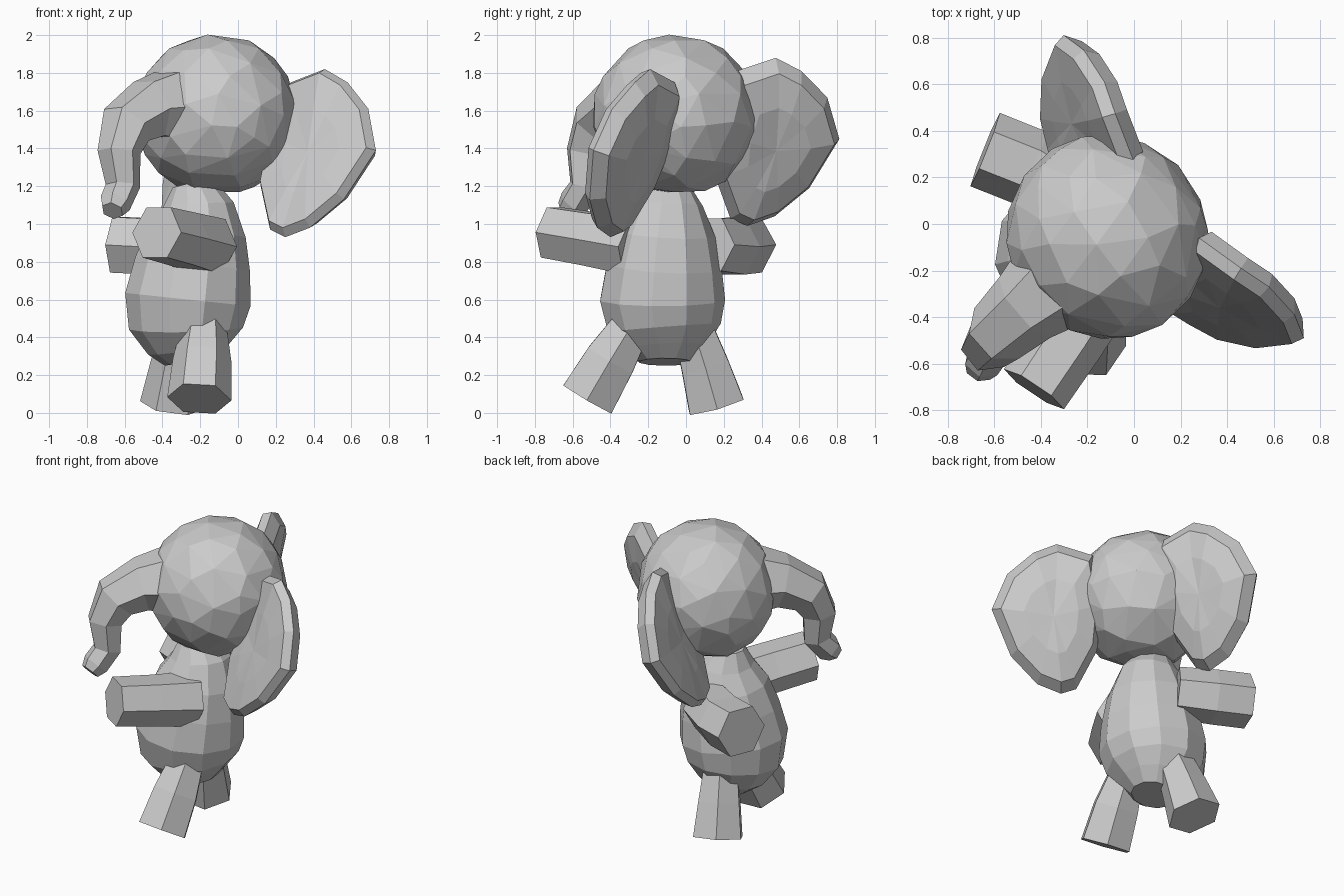
import bpy, bmesh
from math import cos, sin, tau
from mathutils import Vector, Matrix

if "Cube" in bpy.data.objects:
    bpy.data.objects.remove(bpy.data.objects["Cube"])

# Left-right axis of the head, which looks diagonally
plane_pt, plane_n = Vector((0.23, 0.155, 0)), Vector((0.61, -0.79, 0)).normalized()
forward = Vector((-0.79, -0.61, 0))


def finish(bm, name):
    bmesh.ops.recalc_face_normals(bm, faces=bm.faces)
    me = bpy.data.meshes.new(name)
    bm.to_mesh(me)
    bm.free()
    ob = bpy.data.objects.new(name, me)
    bpy.context.collection.objects.link(ob)
    return ob


def skin_rings(bm, rings):
    for r, q in zip(rings, rings[1:]):
        for i in range(len(r)):
            j = (i + 1) % len(r)
            bm.faces.new((r[i], r[j], q[j], q[i]))


def tube(name, path, side, sides=6):
    """Faceted tube through (x, y, z, radius) points."""
    bm = bmesh.new()
    pts = [Vector(p[:3]) for p in path]
    rings = []
    for k, p in enumerate(path):
        t = (pts[min(k + 1, len(pts) - 1)] - pts[max(k - 1, 0)]).normalized()
        a = Vector(side)
        a = (a - t * a.dot(t)).normalized()
        b = t.cross(a)
        rings.append([bm.verts.new(pts[k] + p[3] * (a * cos(u) + b * sin(u)))
                      for u in (tau * i / sides for i in range(sides))])
    skin_rings(bm, rings)
    bm.faces.new(rings[0])
    bm.faces.new(rings[-1])
    return finish(bm, name)


# Head: faceted ball, slightly widened towards the ears, flattened underside
bm = bmesh.new()
bmesh.ops.create_icosphere(bm, subdivisions=3, radius=0.428)
for v in bm.verts:
    v.co += plane_n * v.co.dot(plane_n) * 0.04
    v.co += Vector((-0.115, -0.055, 1.575))
    v.co.z = max(v.co.z, 1.17)
head = finish(bm, "head")
head.modifiers.new("facets", 'DECIMATE').ratio = 0.5

# Trunk: curves out, down, and kicks forward at the tip
tube("trunk", [(-0.28, -0.20, 1.63, 0.24), (-0.47, -0.36, 1.61, 0.17),
               (-0.59, -0.47, 1.525, 0.145), (-0.63, -0.525, 1.38, 0.115),
               (-0.61, -0.53, 1.20, 0.092), (-0.65, -0.595, 1.11, 0.085),
               (-0.665, -0.635, 1.07, 0.06)], plane_n)

# Ears: rounded outline, bulging at the back, mirrored across the head
outline = [(0.28, -0.06, 1.75), (0.46, -0.19, 1.82), (0.58, -0.27, 1.75),
           (0.69, -0.39, 1.61), (0.73, -0.49, 1.39), (0.56, -0.51, 1.13),
           (0.38, -0.47, 0.98), (0.25, -0.40, 0.93), (0.17, -0.35, 0.97),
           (0.12, -0.21, 1.20), (0.17, -0.11, 1.45)]


def ear(name, mirrored):
    pts = [Vector(p) for p in outline]
    if mirrored:
        pts = [p - 2 * (p - plane_pt).dot(plane_n) * plane_n + Vector((-0.035, 0.01, 0.06))
               for p in pts]
    mid = sum(pts, Vector()) / len(pts)
    n = sum(((p - mid).cross(q - mid) for p, q in zip(pts, pts[1:] + pts[:1])),
            Vector()).normalized()
    if n.dot(forward) < 0:
        n = -n
    bm = bmesh.new()
    rings = [[bm.verts.new(mid + (p - mid) * s + n * d) for p in pts]
             for s, d in ((0.5, -0.11), (0.87, -0.075), (1.0, 0.0), (0.92, 0.05), (0.5, 0.06))]
    skin_rings(bm, rings)
    for r in (rings[0], rings[-1]):
        c = bm.verts.new(sum((v.co for v in r), Vector()) / len(r))
        for i in range(len(r)):
            bm.faces.new((r[i], r[(i + 1) % len(r)], c))
    finish(bm, name)


ear("left_ear", False)
ear("right_ear", True)

# Pear-shaped body
tube("body", [(-0.24, -0.10, 1.22, 0.11), (-0.21, -0.10, 1.10, 0.19),
              (-0.22, -0.11, 0.95, 0.265), (-0.24, -0.12, 0.78, 0.31),
              (-0.265, -0.13, 0.60, 0.337), (-0.275, -0.12, 0.45, 0.305),
              (-0.26, -0.11, 0.34, 0.22), (-0.25, -0.11, 0.27, 0.14)],
     (0.27, -0.96, 0), 11)

# Arms and legs: six-sided stumps
tube("left_arm", [(-0.15, -0.27, 0.88, 0.17), (-0.29, -0.50, 0.92, 0.16),
                  (-0.43, -0.71, 0.955, 0.155)], (0.85, -0.53, 0))
tube("right_arm", [(-0.24, 0.12, 0.89, 0.16), (-0.44, 0.24, 0.88, 0.17),
                   (-0.64, 0.32, 0.89, 0.17)], (0.44, 0.89, 0))
tube("left_leg", [(-0.18, -0.29, 0.46, 0.12), (-0.19, -0.40, 0.28, 0.155),
                  (-0.205, -0.52, 0.075, 0.17)], (1, 0, 0))
tube("right_leg", [(-0.29, 0.04, 0.44, 0.12), (-0.32, 0.10, 0.25, 0.145),
                   (-0.35, 0.16, 0.04, 0.17)], (1, 0, 0))
